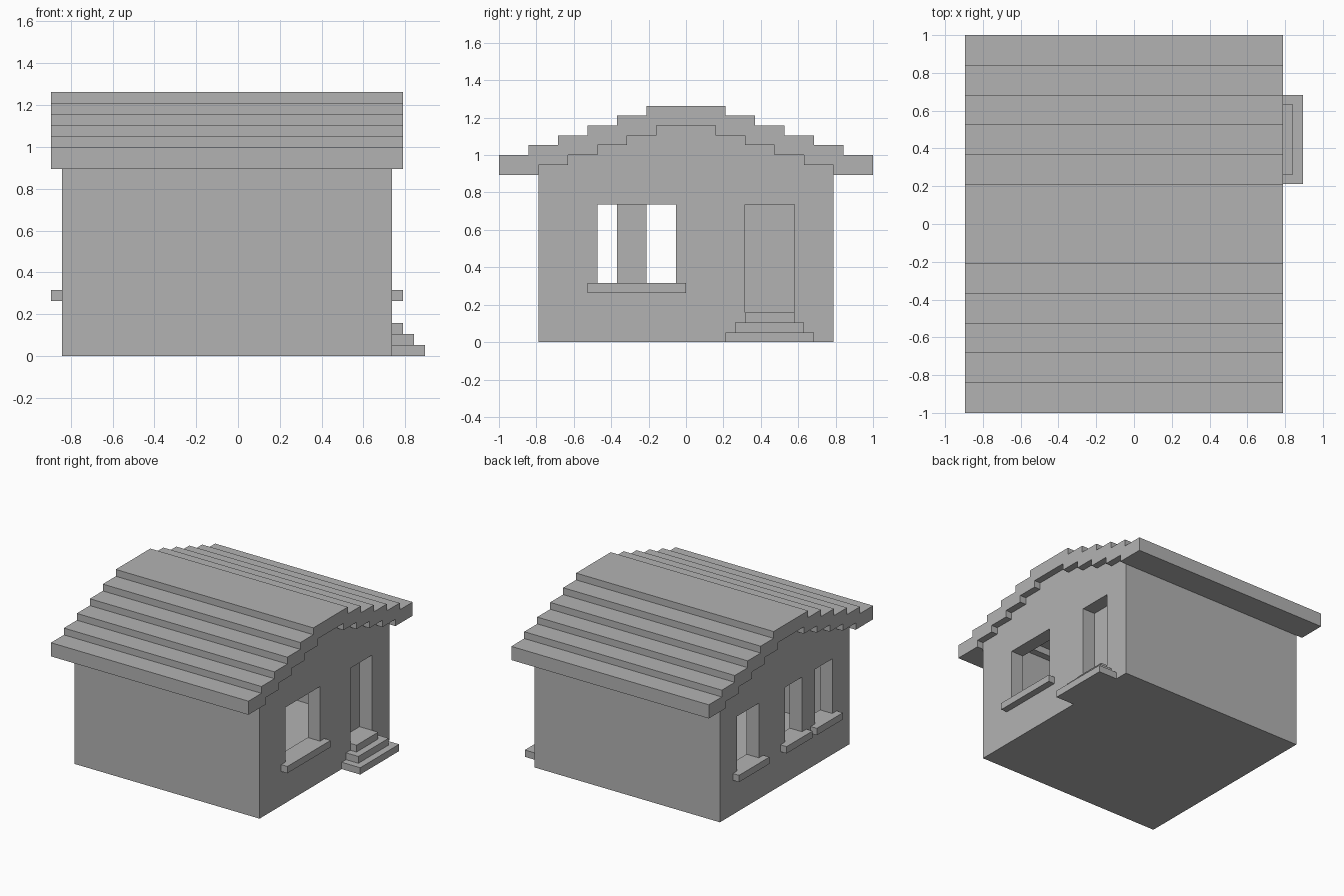
import bpy, bmesh

cube = bpy.data.objects.get("Cube")
if cube:
    bpy.data.objects.remove(cube, do_unlink=True)

U = 2 / 38  # building module: the roof is 38 modules deep

grey = bpy.data.materials.new("plain grey")
grey.use_nodes = True
grey.diffuse_color = (0.45, 0.45, 0.45, 1)
grey.node_tree.nodes["Principled BSDF"].inputs["Base Color"].default_value = grey.diffuse_color


def extrude_x(name, profile, x0, x1):
    """Extrude a (y, z) outline given in modules from x0 to x1."""
    bm = bmesh.new()
    face = bm.faces.new([bm.verts.new((x0 * U, y * U, z * U)) for y, z in profile])
    res = bmesh.ops.extrude_face_region(bm, geom=[face])
    new = [v for v in res["geom"] if isinstance(v, bmesh.types.BMVert)]
    bmesh.ops.translate(bm, vec=((x1 - x0) * U, 0, 0), verts=new)
    bmesh.ops.recalc_face_normals(bm, faces=bm.faces)
    mesh = bpy.data.meshes.new(name)
    bm.to_mesh(mesh)
    bm.free()
    mesh.materials.append(grey)
    obj = bpy.data.objects.new(name, mesh)
    bpy.context.collection.objects.link(obj)
    return obj


def box(name, x, y, z):
    return extrude_x(name, [(y[0], z[0]), (y[1], z[0]), (y[1], z[1]), (y[0], z[1])], *x)


def cut(target, cutter):
    """Subtract the cutter from the target and discard it."""
    mod = target.modifiers.new("cut", 'BOOLEAN')
    mod.operation = 'DIFFERENCE'
    mod.solver = 'EXACT'
    mod.object = cutter
    bpy.context.view_layer.objects.active = target
    bpy.ops.object.modifier_apply(modifier=mod.name)
    bpy.data.objects.remove(cutter, do_unlink=True)


def mirrored(half):
    """Complete an outline from its +y half."""
    return half + [(-y, z) for y, z in reversed(half)]


def stairs(y, z, count):
    """Stepped slope rising one module for every three inward."""
    pts = []
    for i in range(count):
        pts += [(y - 3 * i, z + i), (y - 3 * i, z + i + 1)]
    return pts


# Stepped roof: upper slope on the outside, lower slope underneath
under = stairs(15, 17, 5)
outer = [(19, 17), (19, 19)] + stairs(16, 19, 5)
roof_outline = mirrored(outer) + [(-y, z) for y, z in under] + [(y, z) for y, z in reversed(under)]
extrude_x("stepped_roof", roof_outline, -17, 15)

# Walls with stepped gables, hollowed above the floor
walls = extrude_x("walls", mirrored([(15, 0)] + under[1:]), -16, 14)
cut(walls, box("room_cutter", (-14, 12), (-13, 13), (3, 30)))

# Window openings with projecting sills: side (-1 or 1), y range
for i, (side, y0, y1) in enumerate([(1, -9, -1), (-1, 6, 11), (-1, -4, 0), (-1, -11, -7)]):
    wall_x = (11, 15) if side > 0 else (-17, -13)
    sill_x = (14, 15) if side > 0 else (-17, -16)
    cut(walls, box("window_cutter", wall_x, (y0, y1), (6, 14)))
    box(f"window_sill_{i + 1}", sill_x, (y0 - 1, y1 + 1), (5, 6))

# Recessed door
cut(walls, box("door_cutter", (11, 15), (6, 11), (3, 14)))
box("door", (11, 12), (5, 12), (3, 15))

# Entrance steps
for i in range(3):
    box(f"entrance_step_{i + 1}", (14, 17 - i), (4 + i, 13 - i), (i, i + 1))
